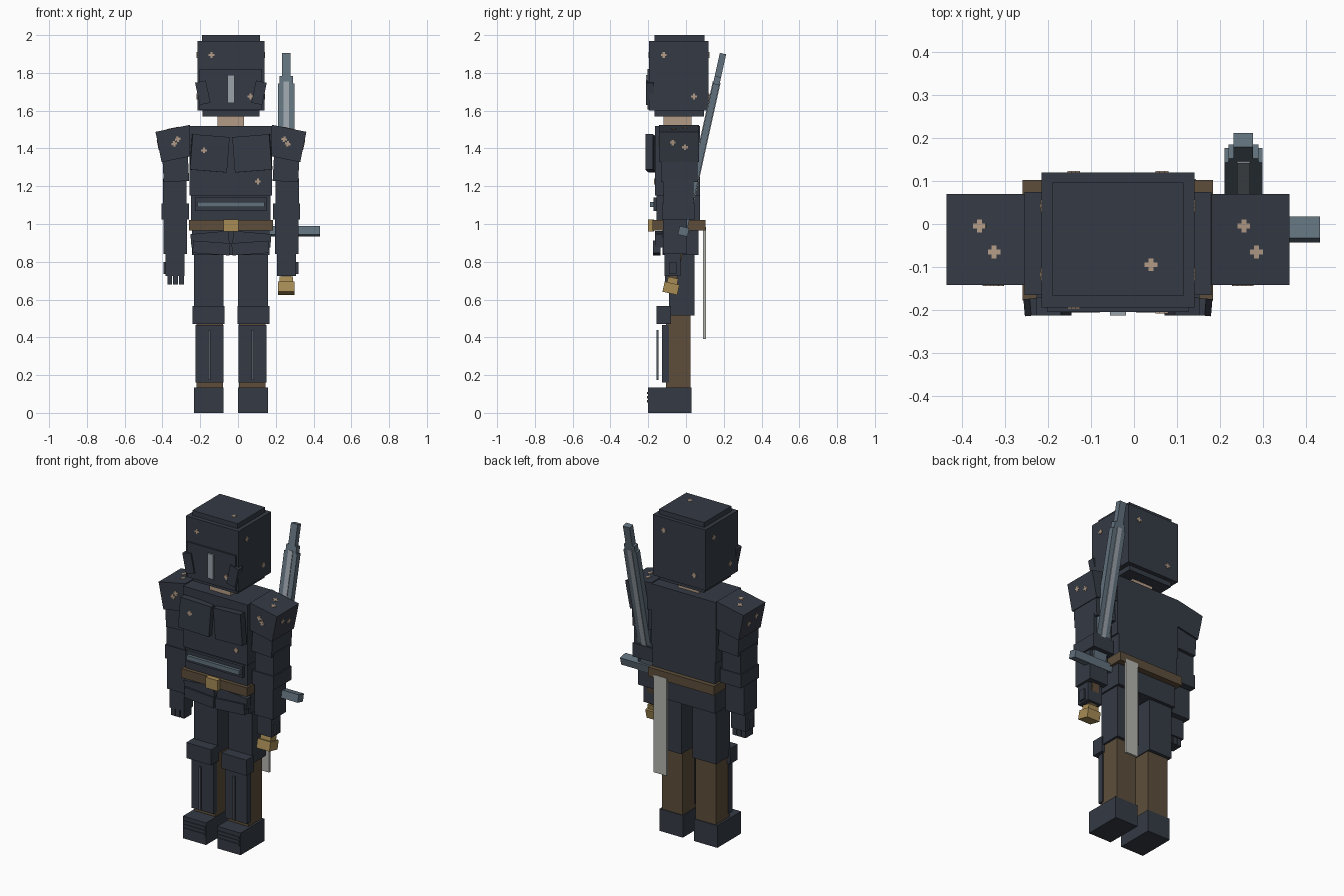
import bpy, bmesh
from math import radians, pi
from mathutils import Matrix, Vector, Euler

if "Cube" in bpy.data.objects:
    bpy.data.objects.remove(bpy.data.objects["Cube"], do_unlink=True)

CX = -0.0375  # body centre line


def material(name, rgb):
    m = bpy.data.materials.new(name)
    m.use_nodes = True
    col = (*rgb, 1)
    m.diffuse_color = col
    bsdf = next(n for n in m.node_tree.nodes if n.type == "BSDF_PRINCIPLED")
    bsdf.inputs["Base Color"].default_value = col
    return m


DARK = material("dark slate", (0.035, 0.043, 0.059))
BROWN = material("brown leather", (0.11, 0.076, 0.043))
GOLD = material("brass", (0.38, 0.26, 0.09))
SKIN = material("skin tan", (0.45, 0.33, 0.24))
STEEL = material("blue steel", (0.12, 0.165, 0.205))
PALE = material("pale steel", (0.32, 0.36, 0.40))
GREY = material("dull grey", (0.085, 0.10, 0.125))
CLOTH = material("off white cloth", (0.45, 0.45, 0.42))


def placed(loc, rot=(0, 0, 0)):
    turn = Euler([radians(a) for a in rot]).to_matrix().to_4x4()
    return Matrix.Translation(loc) @ turn


def boxes(name, parts, mat):
    """One object from (matrix, size) cuboids."""
    bm = bmesh.new()
    for mtx, size in parts:
        bmesh.ops.create_cube(bm, size=1, matrix=mtx @ Matrix.Diagonal((*size, 1)))
    mesh = bpy.data.meshes.new(name)
    bm.to_mesh(mesh)
    bm.free()
    mesh.materials.append(mat)
    ob = bpy.data.objects.new(name, mesh)
    bpy.context.collection.objects.link(ob)
    return ob


def box(name, mat, x, y, z, rot=(0, 0, 0)):
    """Cuboid from min/max ranges, turned about its centre."""
    r = (x, y, z)
    mtx = placed([(a + b) / 2 for a, b in r], rot)
    boxes(name, [(mtx, [b - a for a, b in r])], mat)
    return mtx


def mid(name, mat, half, y, z, rot=(0, 0, 0)):
    return box(name, mat, (CX - half, CX + half), y, z, rot)


def pair(name, mat, x, y, z, rot=(0, 0, 0)):
    """Left and right copies; x is the distance from the centre line."""
    out = []
    for side, s in (("left", 1), ("right", -1)):
        xs = sorted(CX + s * v for v in x)
        out.append(box(f"{side}_{name}", mat, xs, y, z, (rot[0], s * rot[1], s * rot[2])))
    return out


# Head
mid("neck", SKIN, 0.07, (-0.12, 0.03), (1.50, 1.58))
mid("helmet", DARK, 0.178, (-0.195, 0.12), (1.60, 1.97))
mid("helmet_top", DARK, 0.153, (-0.168, 0.097), (1.97, 2.0))
mid("helmet_base", DARK, 0.15, (-0.168, 0.095), (1.57, 1.60))
mid("visor", DARK, 0.165, (-0.205, -0.19), (1.605, 1.82))
mid("nose_strip", PALE, 0.019, (-0.213, -0.20), (1.64, 1.79))
pair("cheek_plate", DARK, (0.12, 0.178), (-0.213, -0.17), (1.635, 1.755), (0, 12, 0))

# Torso
mid("torso", DARK, 0.218, (-0.165, 0.075), (1.15, 1.52))
mid("waist", DARK, 0.21, (-0.155, 0.075), (1.01, 1.15))
pair("chest_plate", DARK, (0.015, 0.212), (-0.206, -0.166), (1.28, 1.468), (0, -4.5, -5))
mid("belly_plate", DARK, 0.19, (-0.172, -0.15), (1.07, 1.14))
mid("belly_bar", STEEL, 0.178, (-0.19, -0.17), (1.09, 1.117))
mid("belt", BROWN, 0.222, (-0.178, 0.102), (0.965, 1.02))
mid("buckle", GOLD, 0.04, (-0.202, -0.17), (0.96, 1.025))

# Hips
mid("hip_block", DARK, 0.205, (-0.125, 0.065), (0.835, 0.965))
pair("upper_skirt_plate", DARK, (0.01, 0.212), (-0.165, -0.125), (0.885, 0.955), (0, 5, 0))
pair("lower_skirt_plate", DARK, (0.005, 0.202), (-0.175, -0.135), (0.84, 0.905), (0, -4, 0))

# Legs
pair("thigh", DARK, (0.038, 0.195), (-0.09, 0.045), (0.515, 0.85))
pair("lower_leg", BROWN, (0.043, 0.182), (-0.105, 0.025), (0.12, 0.52))
pair("knee_pad", DARK, (0.035, 0.203), (-0.155, -0.08), (0.47, 0.565))
pair("shin_guard", DARK, (0.04, 0.188), (-0.127, -0.09), (0.16, 0.465))
pair("shin_bar", GREY, (0.108, 0.121), (-0.156, -0.145), (0.175, 0.44))
pair("boot", DARK, (0.038, 0.195), (-0.2, 0.03), (0, 0.135))
for i in range(3):
    z = 0.055 + i * 0.022
    pair(f"boot_ridge_{i + 1}", DARK, (0.042, 0.19), (-0.206, -0.195), (z, z + 0.012))

# Arms
pads = pair("shoulder_pad", DARK, (0.2, 0.385), (-0.142, 0.07), (1.344, 1.508), (0, 11.5, 0))
pair("upper_arm", DARK, (0.225, 0.36), (-0.132, 0.06), (1.225, 1.38), (0, 3, 0))
pair("sleeve", DARK, (0.235, 0.36), (-0.12, 0.04), (1.09, 1.24))
pair("elbow_band", DARK, (0.222, 0.367), (-0.127, 0.045), (1.025, 1.108))
pair("forearm", DARK, (0.233, 0.358), (-0.122, 0.005), (0.84, 1.03))
pair("hand", DARK, (0.245, 0.345), (-0.115, -0.03), (0.725, 0.85))
pair("thumb", DARK, (0.335, 0.357), (-0.09, -0.05), (0.735, 0.80))
for i in range(3):
    x = CX - 0.337 + i * 0.031
    box(f"right_finger_{i + 1}", DARK, (x, x + 0.026), (-0.11, -0.04), (0.68, 0.73))

# Sword, laid out along a leaning axis through the left hand
sword = placed((0.255, -0.013, 0.96), (-12.5, 0, 0))


def sword_part(name, mat, width, depth, low, high, y=0):
    mtx = sword @ Matrix.Translation((0, y, (low + high) / 2))
    boxes(name, [(mtx, (width, depth, high - low))], mat)


sword_part("sword_pommel", GOLD, 0.088, 0.08, -0.335, -0.28)
sword_part("sword_pommel_neck", GOLD, 0.07, 0.055, -0.28, -0.25)
sword_part("sword_grip", BROWN, 0.05, 0.04, -0.26, 0)
sword_part("sword_guard", STEEL, 0.356, 0.052, -0.022, 0.024)
sword_part("sword_blade", STEEL, 0.088, 0.034, 0.02, 0.8)
sword_part("sword_blade_step", STEEL, 0.07, 0.034, 0.8, 0.84)
sword_part("sword_tip", STEEL, 0.045, 0.034, 0.84, 0.965)
sword_part("sword_fuller", PALE, 0.03, 0.042, 0.1, 0.81)

# Hanging cloth strip
box("hanging_strip", CLOTH, (0.058, 0.145), (0.091, 0.105), (0.39, 0.985))

# Plus shaped studs, thin along their local y axis
studs = []


def stud(mtx, size=0.03):
    arm = size * 0.38
    studs.append((mtx, (size, 0.006, arm)))
    studs.append((mtx, (arm, 0.0062, size)))


head = Vector((CX, -0.0375, 1.785))
for quarter in range(4):
    side_on = quarter % 2
    depth = 0.158 if side_on else (0.168 if quarter == 0 else 0.158)
    depth = 0.178 if side_on else depth
    across = 0.08 if side_on else 0.103
    turn = head.copy()
    base = Matrix.Translation(turn) @ Matrix.Rotation(quarter * pi / 2, 4, "Z")
    upper = depth - 0.01 if quarter == 0 else depth
    stud(base @ Matrix.Translation((-across, -upper, 0.11)))
    stud(base @ Matrix.Translation((across, -depth, -0.11)))
stud(placed((0.04, -0.095, 1.998), (90, 0, 0)))
for x, y, z in ((-0.18, -0.207, 1.39), (0.045, -0.199, 1.39), (0.105, -0.166, 1.225)):
    stud(placed((x, y, z)))
for s, pad in zip((1, -1), pads):
    for x, z in ((-0.015, 0.02), (0.008, 0.0)):
        stud(pad @ Matrix.Translation((s * x, -0.106, z)))
    tops = ((0.255, -0.005), (0.285, -0.065)) if s == 1 else ((-0.36, -0.005), (-0.325, -0.065))
    centre = pad.translation
    for x, y in tops:
        stud(pad @ placed((x - centre.x - s * 0.016, y - centre.y, 0.081), (90, 0, 0)))
    for y, z in ((-0.07, 1.43), (-0.005, 1.405)):
        stud(pad @ placed((s * 0.092, y - centre.y, z - centre.z + 0.02), (0, 0, 90)))
boxes("studs", studs, SKIN)
